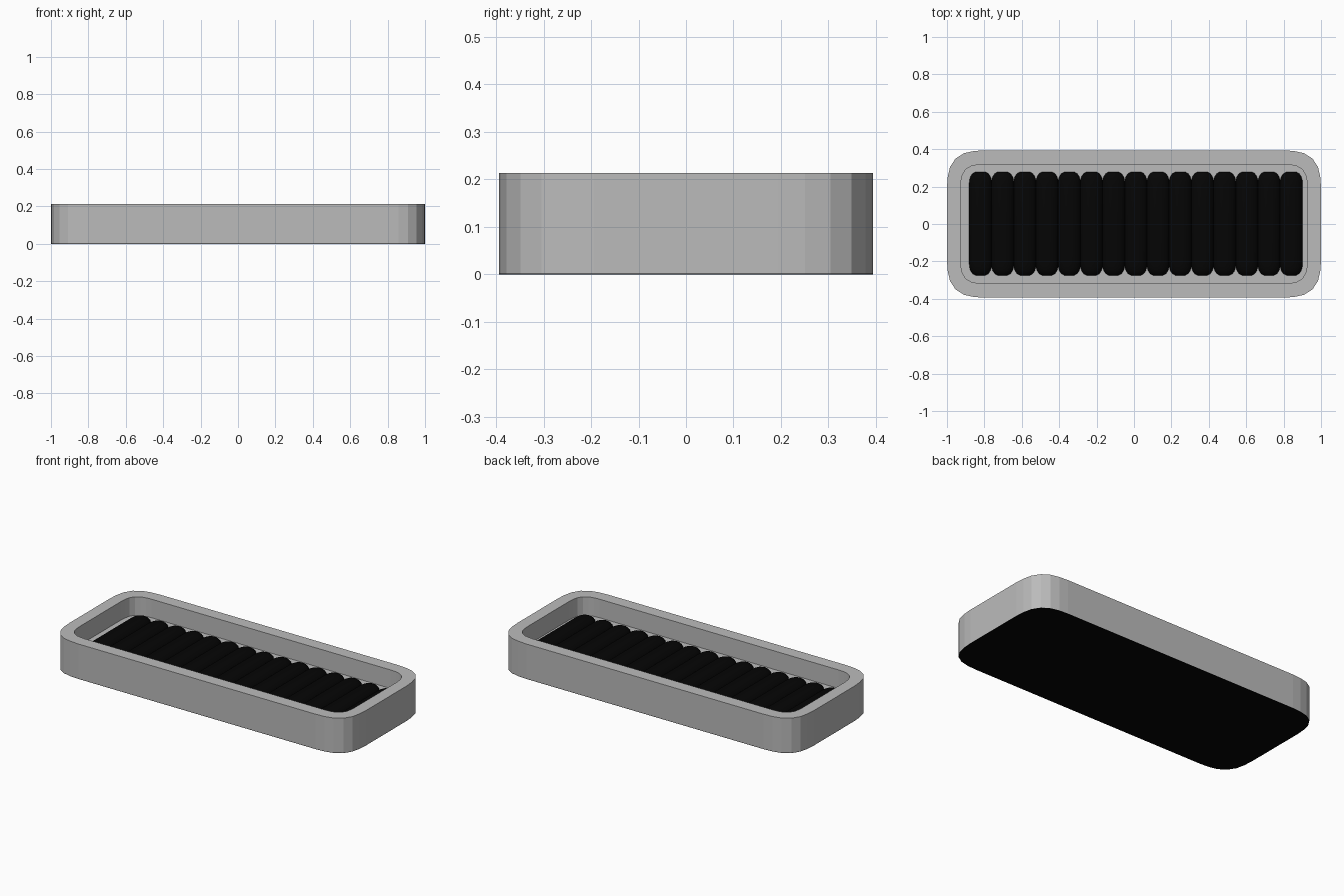
import bpy, bmesh
from math import sin, cos, pi

if "Cube" in bpy.data.objects:
    bpy.data.objects.remove(bpy.data.objects["Cube"])

def material(name, v):
    m = bpy.data.materials.new(name)
    m.diffuse_color = (v, v, v, 1)
    m.use_nodes = True
    m.node_tree.nodes["Principled BSDF"].inputs["Base Color"].default_value = m.diffuse_color
    return m


black = material("black", 0.0015)
grey = material("grey", 0.5)

# soft corner, as distances in from the two straight sides
CORNER = [(0, 0.2), (0.004, 0.143), (0.016, 0.09), (0.045, 0.045),
          (0.09, 0.016), (0.143, 0.004), (0.2, 0)]


def outline(hx, hy, k=1.0):
    """Soft-cornered rectangle, counter-clockwise; k scales the corner."""
    pts = []
    for sx, sy in [(1, 1), (-1, 1), (-1, -1), (1, -1)]:
        corner = CORNER if sx * sy > 0 else CORNER[::-1]
        pts += [(sx * (hx - k * dx), sy * (hy - k * dy)) for dx, dy in corner]
    return pts


def loft(name, rings, mat):
    """Skin a stack of (outline, z) rings and cap both ends."""
    bm = bmesh.new()
    loops = [[bm.verts.new((x, y, z)) for x, y in pts] for pts, z in rings]
    for a, b in zip(loops, loops[1:]):
        for i in range(len(a)):
            j = (i + 1) % len(a)
            bm.faces.new((a[i], a[j], b[j], b[i]))
    bm.faces.new(loops[0][::-1])
    bm.faces.new(loops[-1])
    me = bpy.data.meshes.new(name)
    bm.to_mesh(me)
    bm.free()
    ob = bpy.data.objects.new(name, me)
    bpy.context.collection.objects.link(ob)
    me.materials.append(mat)
    return ob


HEIGHT, FLOOR, BASE = 0.213, 0.10, 0.002
outer = outline(1.0, 0.394)
inner = outline(0.927, 0.318, 0.6)

# tray: outer wall, flat rim, inner wall, recessed floor
loft("tray", [(outer, BASE), (outer, HEIGHT), (inner, HEIGHT), (inner, FLOOR)], grey)

# dark underside
loft("base_plate", [(outer, 0), (outer, BASE)], black)

# row of flattened, round-ended padded rolls lying across the tray
COUNT, SIDES, PITCH, FLAT = 15, 24, 0.1187, 0.62
half = [(0.025, 0.277), (0.042, 0.268), (0.053, 0.252), (0.059, 0.232), (0.061, 0.205)]
profile = [(r, -y) for r, y in half] + half[::-1]
rings = [([(r * cos(2 * pi * i / SIDES), FLAT * r * sin(2 * pi * i / SIDES))
           for i in range(SIDES)], y) for r, y in profile]
first = loft("roll", rings, black)
for p in first.data.polygons:
    p.use_smooth = len(p.vertices) == 4
for k in range(COUNT):
    roll = first if k == 0 else first.copy()
    if k:
        bpy.context.collection.objects.link(roll)
    roll.name = f"roll_{k + 1}"
    roll.rotation_euler = (pi / 2, 0, 0)
    roll.location = (0.01 + (k - (COUNT - 1) / 2) * PITCH, 0.002, 0.1)
